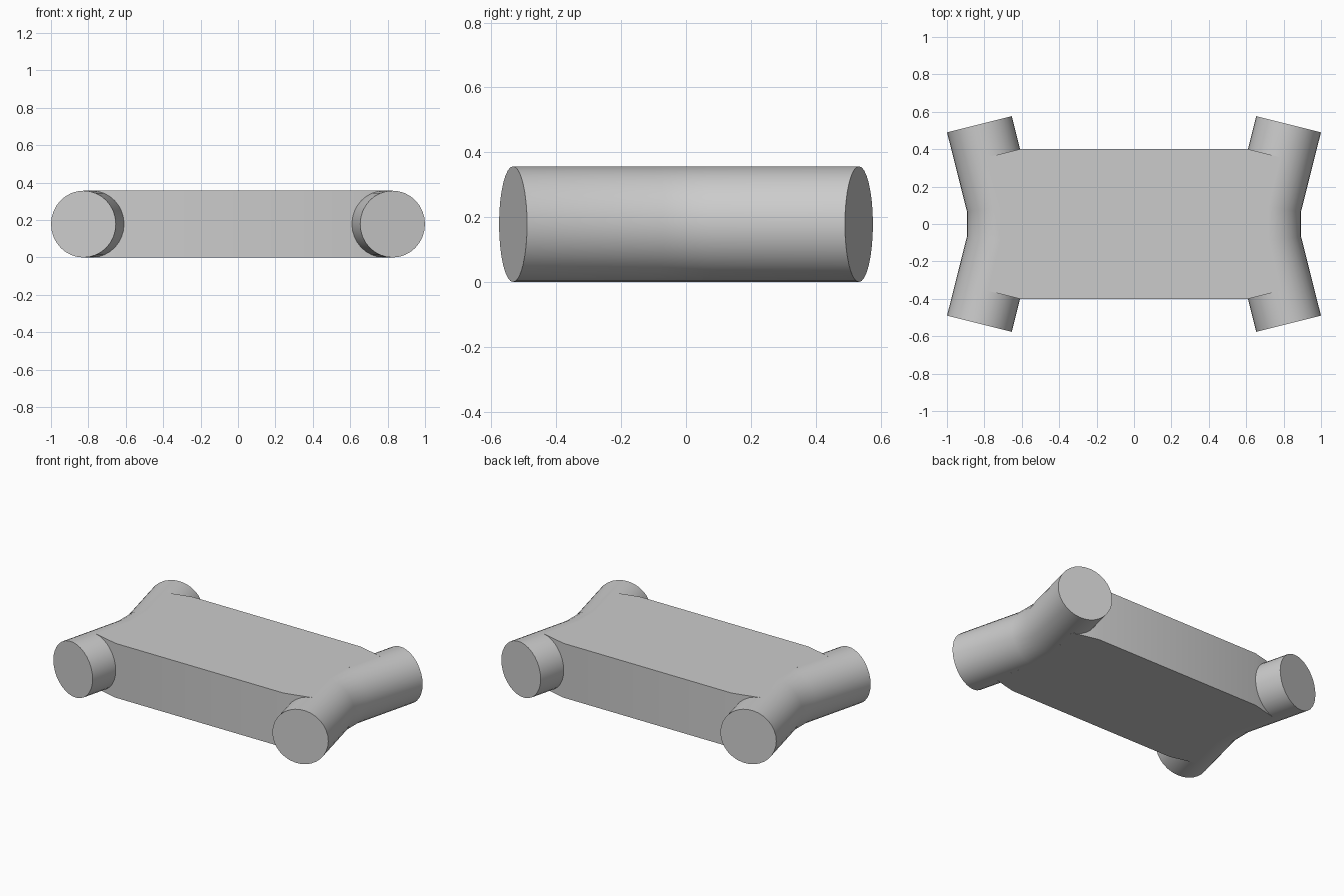
import bpy, bmesh, math
from mathutils import Vector

if "Cube" in bpy.data.objects:
    bpy.data.objects.remove(bpy.data.objects["Cube"], do_unlink=True)

R = 0.1785           # tube radius, also half the height of the web
BEND = math.radians(14)
SEGMENTS = 32
END = Vector((0.8265, 0.533))
KNEE = Vector((0.715, 0.09))

grey = bpy.data.materials.new("light_grey")
grey.use_nodes = True
grey.diffuse_color = (0.6, 0.6, 0.6, 1)
grey.node_tree.nodes["Principled BSDF"].inputs["Base Color"].default_value = (0.6, 0.6, 0.6, 1)


def finish(name, bm):
    bmesh.ops.recalc_face_normals(bm, faces=bm.faces[:])
    mesh = bpy.data.meshes.new(name)
    bm.to_mesh(mesh)
    bm.free()
    mesh.materials.append(grey)
    obj = bpy.data.objects.new(name, mesh)
    bpy.context.collection.objects.link(obj)
    bpy.ops.object.select_all(action="DESELECT")
    obj.select_set(True)
    bpy.context.view_layer.objects.active = obj
    bpy.ops.object.shade_smooth_by_angle(angle=math.radians(30))


def bent_tube(name, side):
    """Tube with two mitred rings in the middle and flat caps."""
    bm = bmesh.new()
    stations = [(END, BEND, 1), (KNEE, BEND / 2, 1), (KNEE, BEND / 2, -1), (END, BEND, -1)]
    rings = []
    for centre, tilt, end in stations:
        width = R if centre is END else R / math.cos(BEND / 2)
        ring = []
        for i in range(SEGMENTS):
            a = math.tau * i / SEGMENTS
            u = width * math.cos(a)
            x = centre.x + u * math.cos(tilt)
            y = centre.y - u * math.sin(tilt)
            ring.append(bm.verts.new((side * x, end * y, R + R * math.sin(a))))
        rings.append(ring)
    for a, b in zip(rings, rings[1:]):
        for i in range(SEGMENTS):
            j = (i + 1) % SEGMENTS
            bm.faces.new((a[i], a[j], b[j], b[i]))
    bm.faces.new(rings[0])
    bm.faces.new(rings[-1])
    finish(name, bm)


bent_tube("left_tube", 1)
bent_tube("right_tube", -1)

# Web: flat slab that runs to the crown lines of both tubes
quarter = [(0.61, 0.4), (0.784, 0.357), tuple(KNEE)]
right_half = quarter + [(x, -y) for x, y in reversed(quarter)]
outline = right_half + [(-x, -y) for x, y in right_half]
bm = bmesh.new()
base = bm.faces.new([bm.verts.new((x, y, 0)) for x, y in outline])
extruded = bmesh.ops.extrude_face_region(bm, geom=[base], use_keep_orig=True)
top = [g for g in extruded["geom"] if isinstance(g, bmesh.types.BMVert)]
bmesh.ops.translate(bm, verts=top, vec=(0, 0, 2 * R))
finish("connecting_web", bm)
